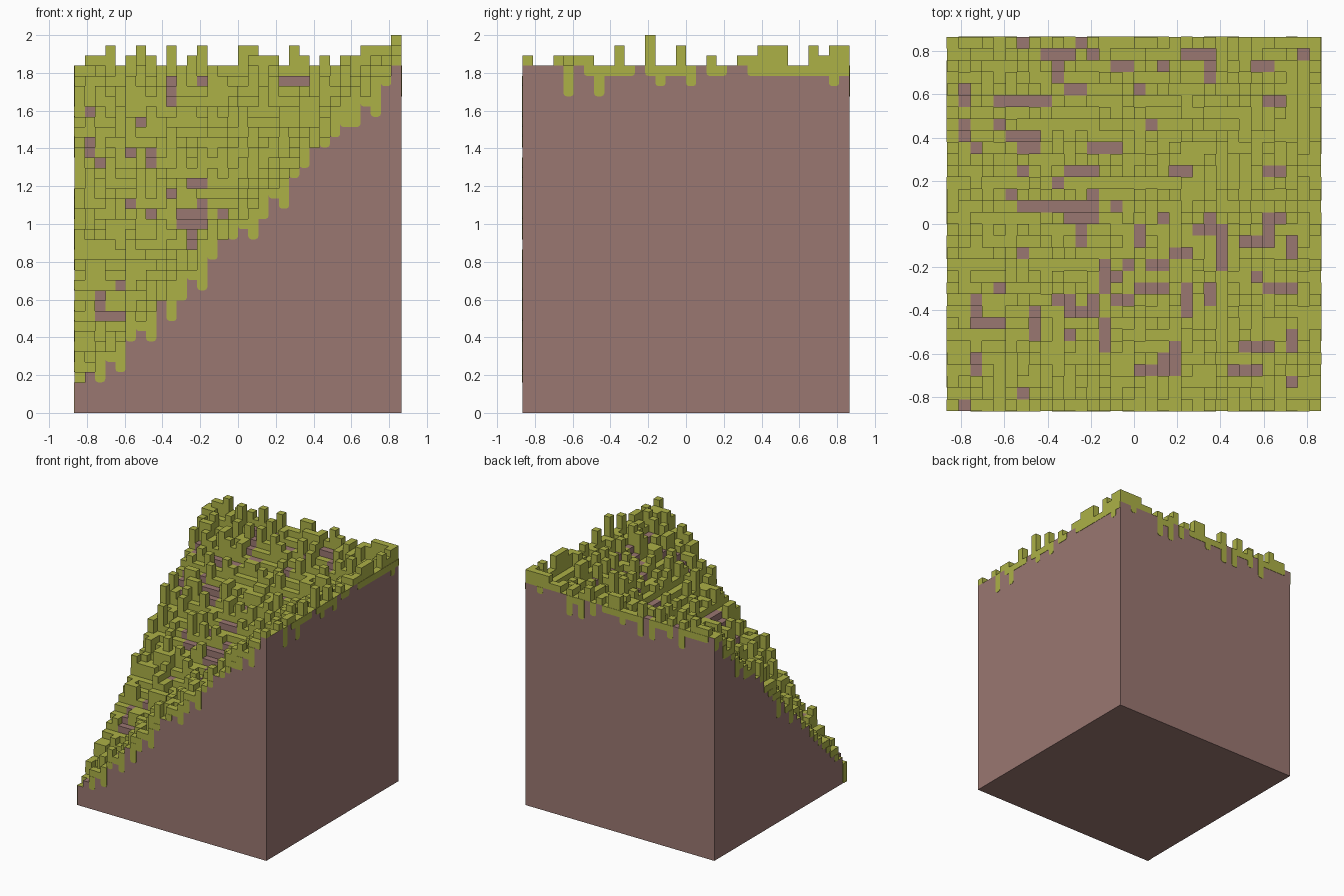
import bpy, bmesh, random

if "Cube" in bpy.data.objects:
    bpy.data.objects.remove(bpy.data.objects["Cube"], do_unlink=True)

random.seed(7)
N = 32                # cells per side
V = 2 / 37            # cell size
W = N * V / 2         # half width
BASE = 3              # lowest step, in cells
DIRS = [(0, -1), (1, 0), (0, 1), (-1, 0)]   # front, right, back, left

# Tuft heights on the two high rims, drip lengths on the front and right edges
BACK_TUFTS = "01120101020020002201021010112222"
RIGHT_TUFTS = "10010110020030020010011222002122"
FRONT_DRIPS = "00213113032131011321311011121310"
RIGHT_DRIPS = "00003013111012112011001111111121"


def material(name, rgb):
    m = bpy.data.materials.new(name)
    m.use_nodes = True
    m.diffuse_color = (*rgb, 1)
    m.node_tree.nodes["Principled BSDF"].inputs["Base Color"].default_value = (*rgb, 1)
    return m


def make_object(name, bm, mat):
    bmesh.ops.remove_doubles(bm, verts=bm.verts[:], dist=1e-5)
    mesh = bpy.data.meshes.new(name)
    bm.to_mesh(mesh)
    bm.free()
    mesh.materials.append(mat)
    obj = bpy.data.objects.new(name, mesh)
    bpy.context.collection.objects.link(obj)
    return obj


def face(bm, points):
    bm.faces.new([bm.verts.new(p) for p in points])


def on_wall(n, dist, u, z):
    """Point on the wall with normal n: u runs rightwards as seen from outside."""
    return (n[0] * dist - n[1] * u, n[1] * dist + n[0] * u, z)


def rim_cell(side, k):
    return [(k, 0), (N - 1, k), (N - 1 - k, N - 1), (0, N - 1 - k)][side]


def ground(i, j):
    """Steps rising towards the back and the right, as an inner corner."""
    return max(i, j) + BASE


cells = [(i, j) for i in range(N) for j in range(N)]

# Random tufts, then the known rims
tuft = {c: random.choices([0, 1, 2, 3], [52, 25, 19, 4])[0] for c in cells}
for k in range(N):
    tuft[k, N - 1] = int(BACK_TUFTS[k])
    tuft[N - 1, k] = int(RIGHT_TUFTS[k])

# Drips hanging over each outer edge
drips = [[int(d) for d in FRONT_DRIPS], [int(d) for d in RIGHT_DRIPS]]
for weights in ([35, 42, 11, 12], [15, 50, 17, 18]):
    drips.append(random.choices([0, 1, 2, 3], weights, k=N))

# Bare soil in short runs of cells
keep = {rim_cell(s, k) for s in range(4) for k in range(N) if drips[s][k]}
keep |= {c for c in cells if N - 1 in c and tuft[c]}
bare = set()
for _ in range(100):
    i, j = random.randrange(N), random.randrange(N)
    dx, dy = random.choice([(1, 0), (1, 0), (0, 1)])
    for s in range(random.choices([1, 2, 3], [4, 3, 2])[0]):
        bare.add((i + dx * s, j + dy * s))
bare = {c for c in bare if c in tuft and c not in keep}
for c in bare:
    tuft[c] = 0

# Stepped surface: cell tops and the walls down to lower neighbours
soil, grass = bmesh.new(), bmesh.new()
for i, j in cells:
    bm = soil if (i, j) in bare else grass
    x, y = (i + 0.5) * V - W, (j + 0.5) * V - W
    top = ground(i, j) + tuft[i, j]
    r = V / 2
    face(bm, [(x - r, y - r, top * V), (x + r, y - r, top * V),
              (x + r, y + r, top * V), (x - r, y + r, top * V)])
    for n in DIRS:
        c = (i + n[0], j + n[1])
        low = ground(*c) + tuft[c] if c in tuft else ground(i, j)
        if low < top:
            corners = [(-r, low), (r, low), (r, top), (-r, top)]
            pts = [on_wall(n, r, u, z * V) for u, z in corners]
            face(bm, [(x + p[0], y + p[1], p[2]) for p in pts])

# Outer sides of the block with stepped upper edges, and the underside
for side, n in enumerate(DIRS):
    outline = [(-W, 0), (W, 0)]
    for k in reversed(range(N)):
        z = ground(*rim_cell(side, k)) * V
        for u in ((k + 1) * V - W, k * V - W):
            if len(outline) > 3 and outline[-1][1] == z and outline[-2][1] == z:
                outline.pop()
            outline.append((u, z))
    face(soil, [on_wall(n, W, u, z) for u, z in outline])
face(soil, [(-W, -W, 0), (-W, W, 0), (W, W, 0), (W, -W, 0)])

# Drips: thin plates, rounded at the bottom corners that hang free
hang = bmesh.new()
for side, n in enumerate(DIRS):
    ends = []
    for k in range(N):
        h = ground(*rim_cell(side, k))
        ends.append((h - drips[side][k], h))
    for k, (lo, hi) in enumerate(ends):
        if lo == hi:
            continue
        u0, u1 = k * V - W, (k + 1) * V - W
        z0, z1, q = lo * V, hi * V, V * 0.3

        def free(m):
            return 0 <= m < N and not (ends[m][0] <= lo < ends[m][1])

        left = [(u0, z0 + q), (u0 + q * 0.3, z0 + q * 0.3), (u0 + q, z0)] if free(k - 1) else [(u0, z0)]
        right = [(u1 - q, z0), (u1 - q * 0.3, z0 + q * 0.3), (u1, z0 + q)] if free(k + 1) else [(u1, z0)]
        face(hang, [on_wall(n, W + 0.003, u, z)
                    for u, z in left + right + [(u1, z1), (u0, z1)]])

soil_mat = material("soil brown", (0.323, 0.184, 0.165))
grass_mat = material("grass green", (0.413, 0.440, 0.062))
make_object("stepped_soil", soil, soil_mat)
make_object("grass_tufts", grass, grass_mat)
drip_obj = make_object("grass_drips", hang, grass_mat)
plate = drip_obj.modifiers.new("plate", "SOLIDIFY")
plate.thickness = 0.0025
plate.offset = -1
